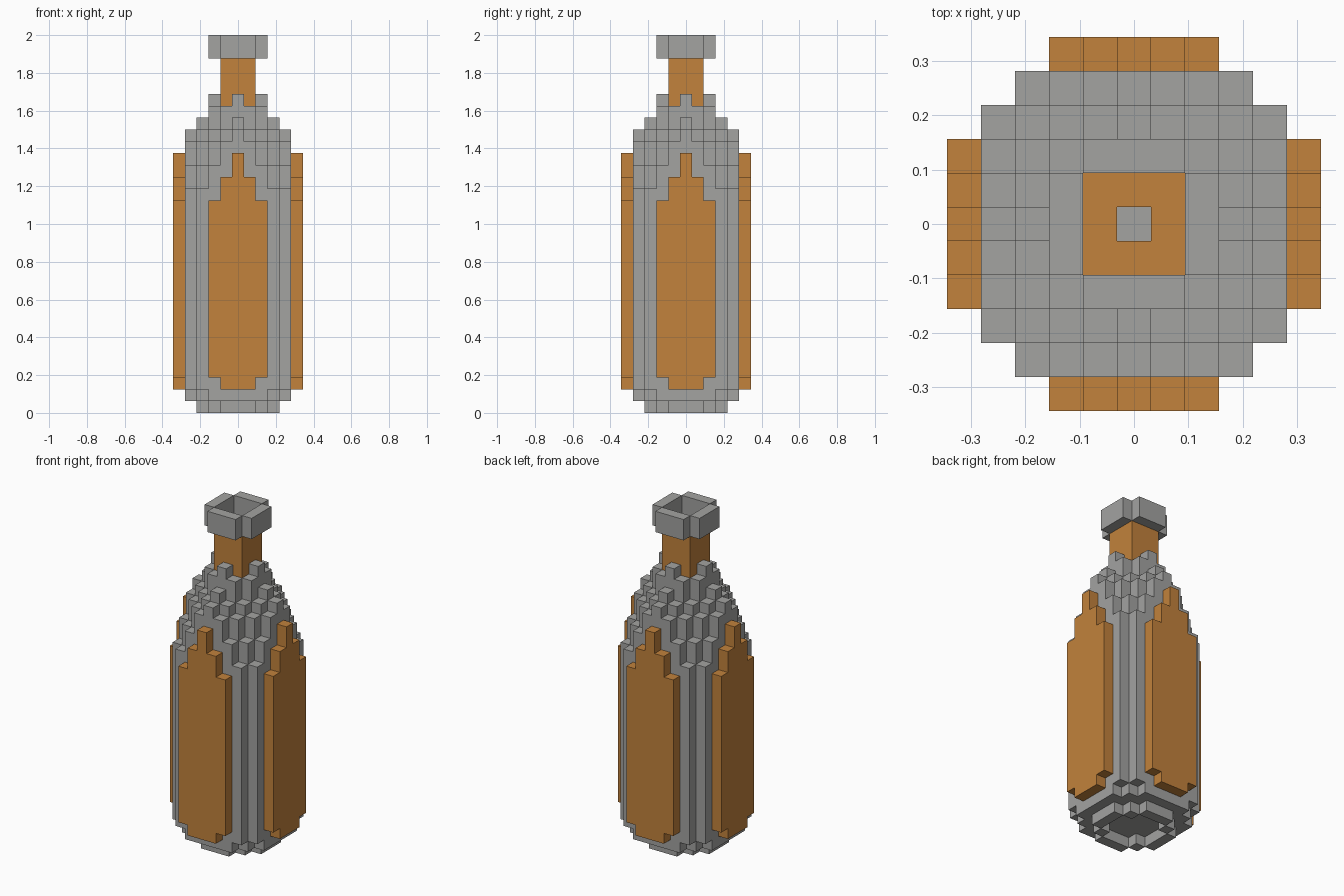
import bpy, bmesh
from mathutils import Vector

if "Cube" in bpy.data.objects:
    bpy.data.objects.remove(bpy.data.objects["Cube"], do_unlink=True)

U = 2 / 32  # edge length of one block


def material(name, rgb):
    m = bpy.data.materials.new(name)
    m.diffuse_color = (*rgb, 1)
    m.use_nodes = True
    m.node_tree.nodes["Principled BSDF"].inputs["Base Color"].default_value = (*rgb, 1)
    return m


GREY = material("stone grey", (0.366, 0.366, 0.358))
ORANGE = material("amber orange", (0.539, 0.223, 0.045))


def block_object(name, columns, mat):
    """Outer skin of block columns given as (x, y): (bottom, top)."""
    cells = {(x, y, z) for (x, y), (lo, hi) in columns.items() for z in range(lo, hi)}
    bm = bmesh.new()
    verts = {}

    def vert(p):
        if p not in verts:
            verts[p] = bm.verts.new(Vector((p[0] - 0.5, p[1] - 0.5, p[2])) * U)
        return verts[p]

    for cell in sorted(cells):
        for axis in range(3):
            for side in (-1, 1):
                near = list(cell)
                near[axis] += side
                if tuple(near) in cells:
                    continue
                quad = []
                for b, c in ((0, 0), (1, 0), (1, 1), (0, 1)):
                    p = list(cell)
                    p[axis] += side > 0
                    p[(axis + 1) % 3] += b
                    p[(axis + 2) % 3] += c
                    quad.append(vert(tuple(p)))
                bm.faces.new(quad if side > 0 else quad[::-1])
    # Merge coplanar block faces into large flat ones
    bmesh.ops.dissolve_limit(bm, angle_limit=0.01, verts=bm.verts[:], edges=bm.edges[:])
    me = bpy.data.meshes.new(name)
    bm.to_mesh(me)
    bm.free()
    me.materials.append(mat)
    ob = bpy.data.objects.new(name, me)
    bpy.context.collection.objects.link(ob)
    return ob


# Body: stepped shoulder, rounded base with a recessed underside
SHOULDER = {2: 27, 3: 26, 4: 24, 5: 23, 6: 21, 7: 19}


def base_height(x, y):
    r2 = x * x + y * y
    return 1 if r2 <= 5 else 0 if r2 <= 10 else 1 if r2 <= 20 else 2


body = {}
for x in range(-4, 5):
    for y in range(-4, 5):
        ax, ay = abs(x), abs(y)
        if ax + ay > 7:
            continue
        if max(ax, ay) <= 1:
            top = 23 if ax + ay else 2  # open shaft in the middle
        else:
            top = SHOULDER[ax + ay] - (max(ax, ay) == 3 and ax + ay == 3)
        body[x, y] = (base_height(x, y), top)
block_object("bottle_body", body, GREY)

# Side panels: pointed top, clipped lower corners
for name, turn in (("front_panel", lambda t: (t, -5)), ("back_panel", lambda t: (t, 5)),
                   ("left_panel", lambda t: (5, t)), ("right_panel", lambda t: (-5, t))):
    panel = {turn(t): (3 if abs(t) == 2 else 2, 22 - 2 * abs(t)) for t in range(-2, 3)}
    block_object(name, panel, ORANGE)

# Neck: square tube
around = [(x, y) for x in range(-1, 2) for y in range(-1, 2) if (x, y) != (0, 0)]
block_object("neck", {p: (23, 30) for p in around}, ORANGE)

# Rim: four bars around the mouth, corners left open
rim = {}
for t in range(-1, 2):
    for p in ((t, -2), (t, 2), (-2, t), (2, t)):
        rim[p] = (30, 32)
block_object("rim", rim, GREY)
